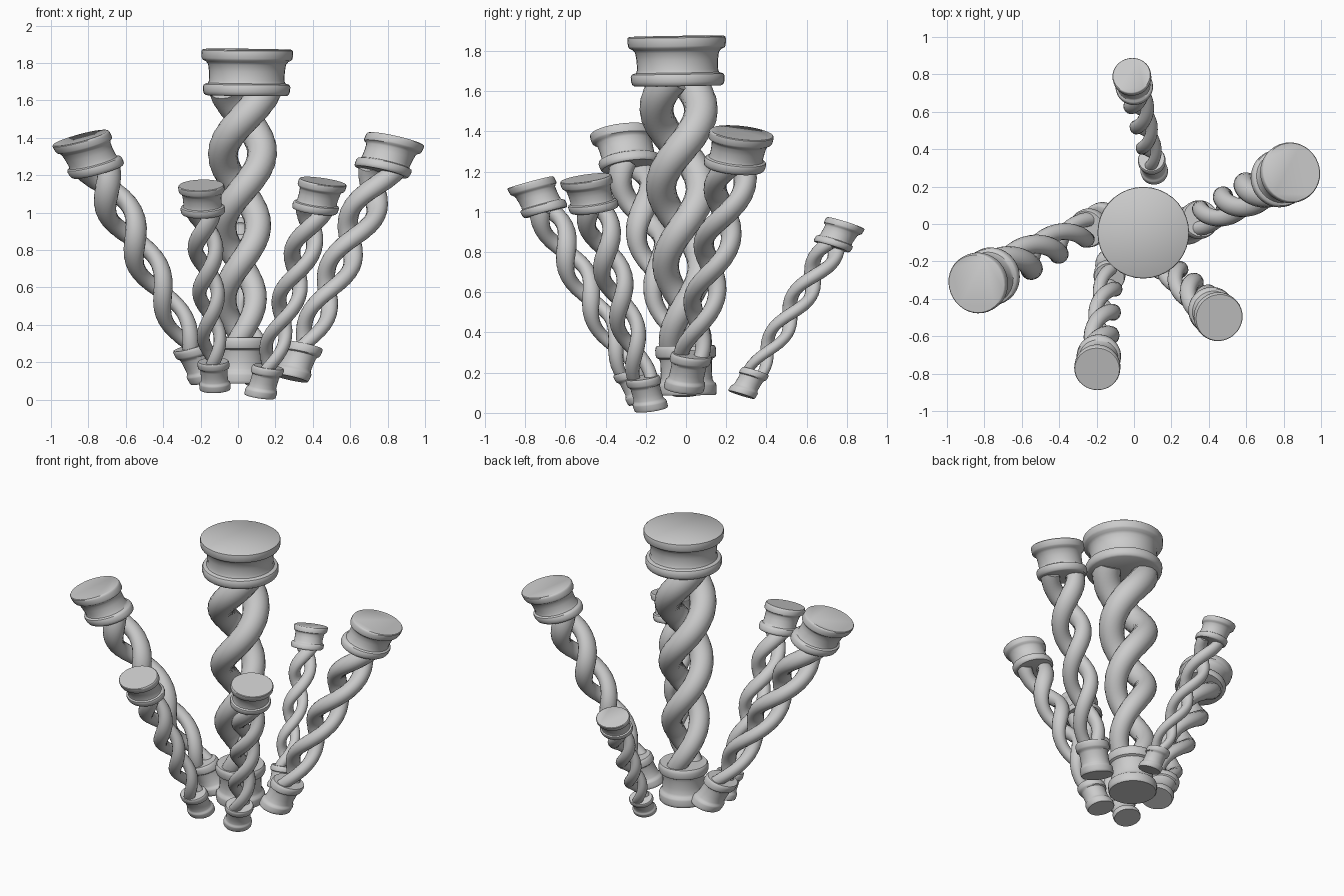
import bpy, bmesh, math
from mathutils import Vector, Matrix

if "Cube" in bpy.data.objects:
    bpy.data.objects.remove(bpy.data.objects["Cube"])

H, RAD = 1.79, 0.245      # reference column height and cap radius
SQUASH = 0.72             # columns are tilted, then flattened vertically
SIDES = 36

# rim-neck-rim spool profile: (radius factor, distance from the column end / height)
SPOOL = [(.96, 0), (.99, .003), (1, .009), (1, .026), (.98, .032), (.91, .037),
         (.865, .045), (.85, .065), (.85, .092), (.88, .101), (.97, .105), (1, .112),
         (1, .126), (.98, .134), (.94, .138)]


def taper(t, b):
    return b + (1 - b) * t


def ring_skin(bm, rings):
    for a, b in zip(rings, rings[1:]):
        n = len(a)
        for i in range(n):
            bm.faces.new((a[i], a[(i + 1) % n], b[(i + 1) % n], b[i]))
    bm.faces.new(rings[0][::-1])
    bm.faces.new(rings[-1])


def add_spool(bm, b, top):
    pts = [(f, 1 - t if top else t) for f, t in SPOOL]
    if top:
        pts.reverse()
    rings = []
    for f, t in pts:
        # the base is nearly straight, so it tapers less than the column
        r = RAD * f * taper(t if top else .09 + t * .3, b)
        rings.append([bm.verts.new((r * math.cos(a), r * math.sin(a), H * t))
                      for a in (2 * math.pi * i / SIDES for i in range(SIDES))])
    ring_skin(bm, rings)


def add_strand(bm, b, phase, bow):
    def path(t):
        a = phase + 4.59 * math.pi * (t - .685)
        r = .121 * taper(t, b)
        return Vector((r * math.cos(a) + bow * math.sin(math.pi * t), r * math.sin(a), H * t))
    rings, n, sides = [], 72, 16
    for k in range(n + 1):
        t = .115 + .77 * k / n
        c = path(t)
        tan = (path(t + .001) - path(t - .001)).normalized()
        out = Vector((c.x - bow * math.sin(math.pi * t), c.y, 0))
        out = (out - tan * out.dot(tan)).normalized()
        side = tan.cross(out)
        r = .092 * taper(t, b)
        rings.append([bm.verts.new(c + r * (out * math.cos(a) + side * math.sin(a)))
                      for a in (2 * math.pi * i / sides for i in range(sides))])
    ring_skin(bm, rings)


def make_part(name, mat, build):
    bm = bmesh.new()
    build(bm)
    bm.transform(mat)
    bmesh.ops.recalc_face_normals(bm, faces=bm.faces)
    me = bpy.data.meshes.new(name)
    bm.to_mesh(me)
    bm.free()
    ob = bpy.data.objects.new(name, me)
    bpy.context.collection.objects.link(ob)
    bpy.ops.object.select_all(action='DESELECT')
    ob.select_set(True)
    bpy.context.view_layer.objects.active = ob
    bpy.ops.object.shade_smooth_by_angle(angle=math.radians(40))


def column(name, base, top, r, b, bow=0):
    w = Vector(top) - Vector(base)
    d = Vector((w.x, w.y, w.z / SQUASH))
    rot = Vector((0, 0, 1)).rotation_difference(d).to_matrix().to_4x4()
    mat = (Matrix.Translation(base) @ Matrix.Diagonal((1, 1, SQUASH, 1)) @ rot
           @ Matrix.Diagonal((r / RAD, r / RAD, d.length / H, 1)))
    make_part(name + "_base", mat, lambda bm: add_spool(bm, b, False))
    make_part(name + "_cap", mat, lambda bm: add_spool(bm, b, True))
    for i in range(2):
        make_part(f"{name}_strand_{i + 1}", mat,
                  lambda bm: add_strand(bm, b, i * math.pi, bow))


# name, base centre, top centre, cap radius, base/cap radius ratio, sideways bow
column("centre_column", (.015, .005, .088), (.05, -.047, 1.873), .246, .56, -.018)
column("left_column", (-.16, .02, .105), (-.843, -.32, 1.40), .163, .58)
column("right_column", (.28, -.012, .115), (.843, .278, 1.393), .163, .58)
column("front_left_column", (-.122, -.207, .055), (-.197, -.775, 1.147), .124, .64)
column("front_right_column", (.116, -.172, .018), (.455, -.5, 1.167), .131, .62)
column("back_column", (.11, .275, .09), (-.013, .795, .944), .104, .67)
